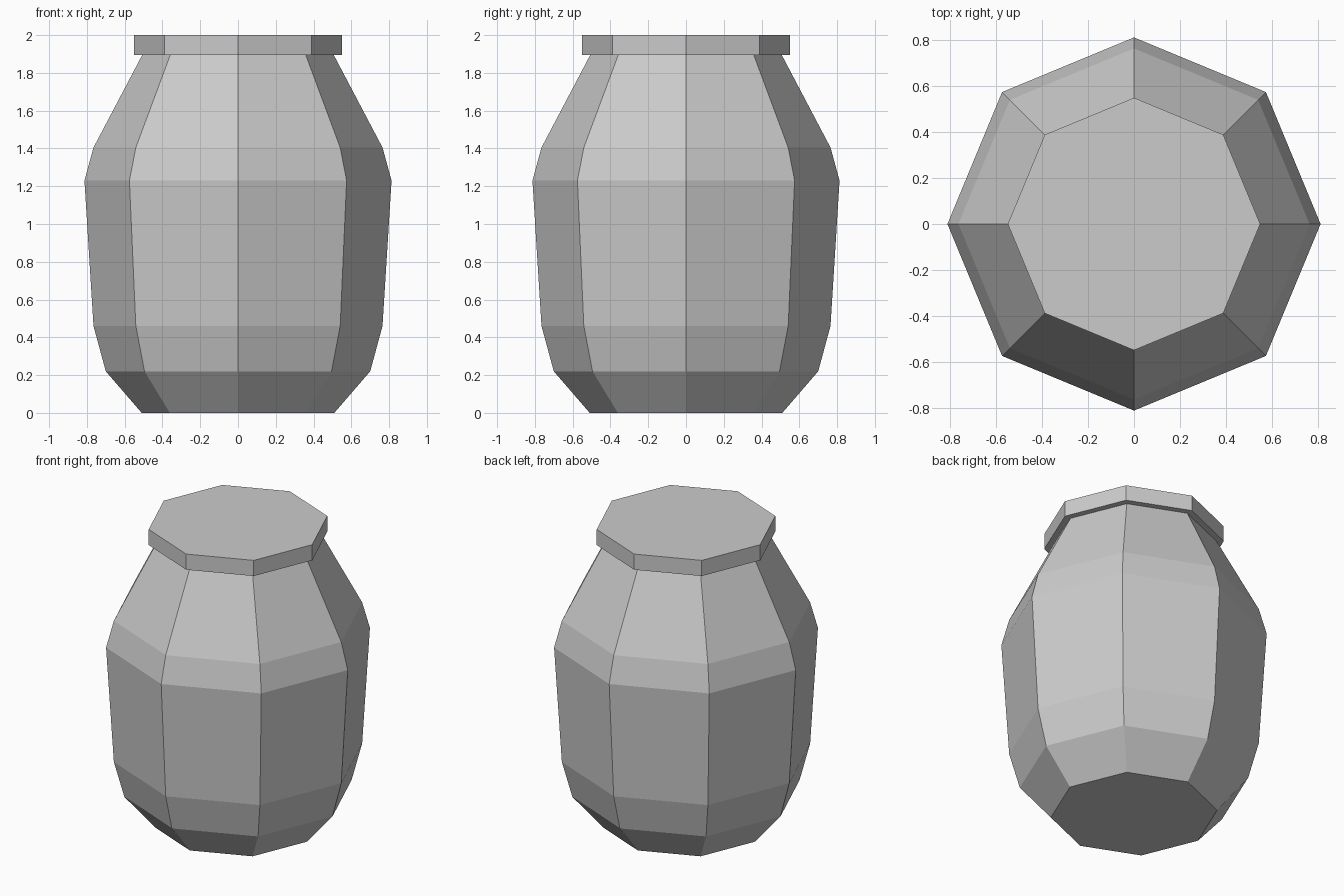
import bpy, bmesh
from math import cos, sin, tau

if "Cube" in bpy.data.objects:
    bpy.data.objects.remove(bpy.data.objects["Cube"])

SIDES = 8


def lathe(name, profile, cap_top=True):
    """Turn a (radius, z) profile into a closed flat-faced octagonal solid."""
    bm = bmesh.new()
    rings = [[bm.verts.new((r * cos(tau * i / SIDES), r * sin(tau * i / SIDES), z))
              for i in range(SIDES)] for r, z in profile]
    for low, high in zip(rings, rings[1:]):
        for i in range(SIDES):
            j = (i + 1) % SIDES
            bm.faces.new((low[i], low[j], high[j], high[i]))
    bm.faces.new(rings[0][::-1])
    if cap_top:
        bm.faces.new(rings[-1])
    mesh = bpy.data.meshes.new(name)
    bm.to_mesh(mesh)
    bm.free()
    obj = bpy.data.objects.new(name, mesh)
    bpy.context.collection.objects.link(obj)
    return obj


# Bulging jar body, its open mouth covered by the lid
lathe("jar_body", [(0.51, 0), (0.70, 0.22), (0.765, 0.46), (0.813, 1.23),
                   (0.765, 1.405), (0.507, 1.895)], cap_top=False)

# Flat overhanging lid
lathe("jar_lid", [(0.55, 1.895), (0.55, 2.0)])
